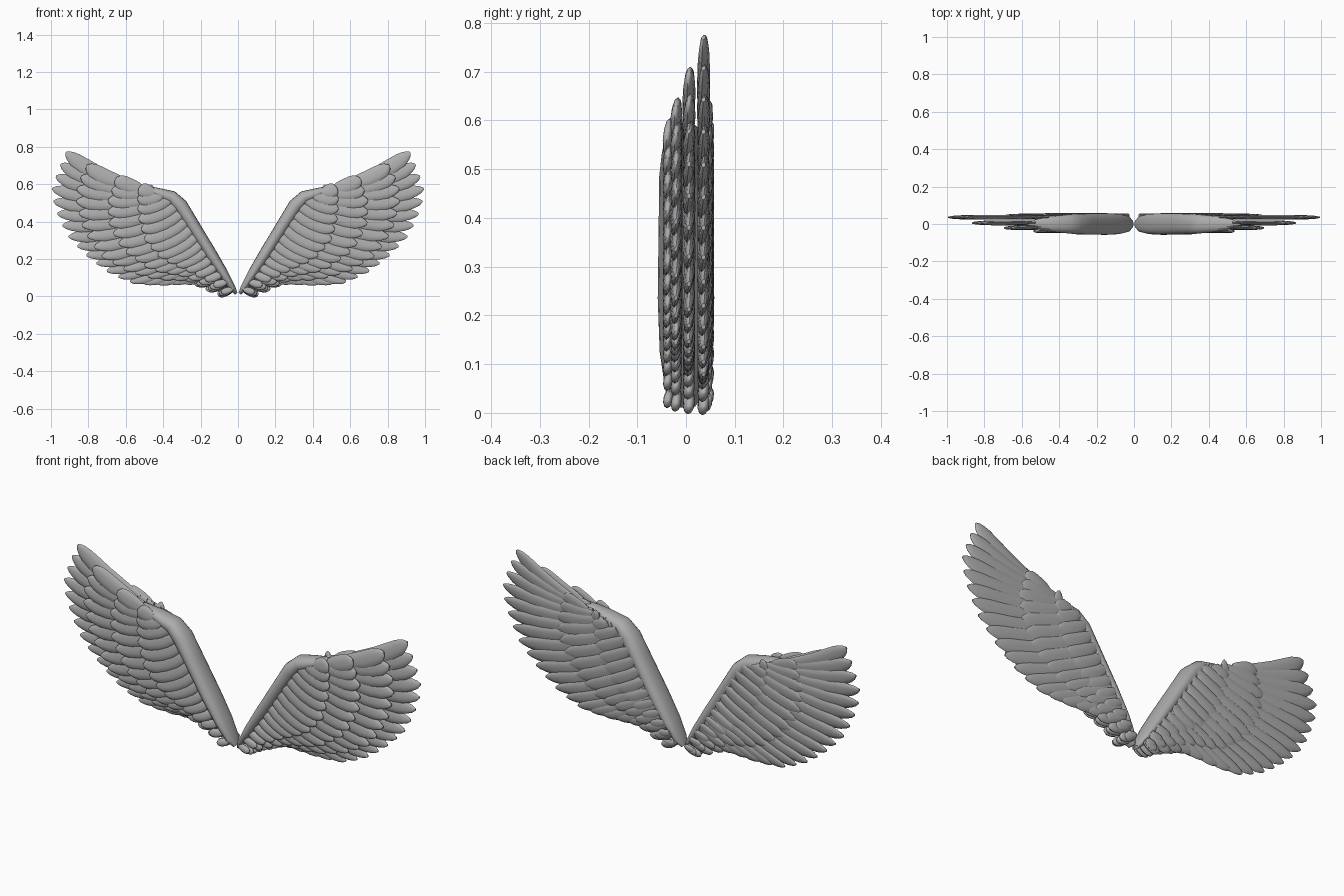
import bpy, bmesh, math
from mathutils import Vector

if "Cube" in bpy.data.objects:
    bpy.data.objects.remove(bpy.data.objects["Cube"])

grey = bpy.data.materials.new("feather grey")
grey.diffuse_color = (0.42, 0.42, 0.42, 1)
grey.use_nodes = True
grey.node_tree.nodes["Principled BSDF"].inputs["Base Color"].default_value = grey.diffuse_color


def along(pts, s):
    """Point at fraction s of the length of a polyline."""
    pts = [Vector(p) for p in pts]
    seg = [(b - a).length for a, b in zip(pts, pts[1:])]
    d = s * sum(seg)
    for a, b, l in zip(pts, pts[1:], seg):
        if d <= l:
            return a.lerp(b, d / l)
        d -= l
    return pts[-1]


def loft(bm, rings):
    """Skin a list of closed rings and cap both ends."""
    vr = [[bm.verts.new(p) for p in r] for r in rings]
    n = len(vr[0])
    for a, b in zip(vr, vr[1:]):
        for i in range(n):
            bm.faces.new((a[i], a[(i + 1) % n], b[(i + 1) % n], b[i]))
    bm.faces.new(vr[0][::-1])
    bm.faces.new(vr[-1])


def finish(bm, name, angle):
    """Make a mirrored, smooth-shaded object."""
    bmesh.ops.recalc_face_normals(bm, faces=bm.faces)
    me = bpy.data.meshes.new(name)
    bm.to_mesh(me)
    bm.free()
    me.materials.append(grey)
    ob = bpy.data.objects.new(name, me)
    bpy.context.collection.objects.link(ob)
    ob.modifiers.new("other wing", 'MIRROR').use_mirror_merge = False
    bpy.ops.object.select_all(action='DESELECT')
    ob.select_set(True)
    bpy.context.view_layer.objects.active = ob
    bpy.ops.object.shade_smooth_by_angle(angle=math.radians(angle))


# Wing arm: x, z, half width, half depth
ARM = [(.010, .015, .008, .02), (.03, .045, .018, .042), (.08, .125, .027, .054),
       (.15, .235, .033, .058), (.25, .395, .036, .056), (.308, .485, .040, .055),
       (.355, .53, .036, .050), (.44, .557, .026, .042), (.52, .58, .014, .026),
       (.57, .595, .004, .008)]
bm = bmesh.new()
rings = []
for i, (x, z, w, d) in enumerate(ARM):
    a, b = ARM[max(i - 1, 0)], ARM[min(i + 1, len(ARM) - 1)]
    t = Vector((b[0] - a[0], b[1] - a[1])).normalized()
    ring = []
    for k in range(20):
        q = k * math.tau / 20
        c, s = math.cos(q), math.sin(q)
        s = math.copysign(abs(s) ** .8, s)
        ring.append((x - t.y * w * c, d * s, z + t.x * w * c))
    rings.append(ring)
loft(bm, rings)
finish(bm, "wing_arm", 60)

# Feather outline: fraction of length, fraction of half width
SHAPE = [(0, .45), (.12, .72), (.3, .92), (.5, 1), (.7, 1), (.84, .88),
         (.92, .66), (.97, .42), (1, .12)]
BASE = [(p[0], p[1]) for p in ARM]


def feather(bm, base, tip, half, thick, y, lean, roll):
    a, b = Vector(base), Vector(tip)
    d = b - a
    mid = (a + b) / 2 + Vector((d.y, -d.x)) * .13
    rings = []
    for u, f in SHAPE:
        p = a * (1 - u) ** 2 + mid * 2 * u * (1 - u) + b * u * u
        t = ((mid - a) * (1 - u) + (b - mid) * u).normalized()
        ring = []
        for k in range(10):
            q = k * math.tau / 10
            v = math.cos(q) * half * f
            h = math.sin(q) * thick * (.25 + .75 * f)
            ring.append((p.x - t.y * v, y + lean * u + h + roll * v, p.y + t.x * v))
        rings.append(ring)
    loft(bm, rings)


def layer(name, tips, count, y, lean, thick, w0, w1, roll, last=1.0):
    """A fan of feathers from the arm to the outline of tips."""
    bm = bmesh.new()
    for i in range(count):
        s = i / (count - 1)
        half = w0 + (w1 - w0) * min(1, s * 1.7)
        base = along(BASE, .04 + (last - .04) * s)
        feather(bm, base, along(tips, s), half, thick, y, lean, roll)
    finish(bm, name, 50)


# Long flight feathers
layer("flight_feathers",
      [(.11, .012), (.17, .04), (.27, .085), (.47, .07), (.59, .08), (.71, .14), (.80, .21),
       (.90, .31), (.955, .41), (.985, .50), (.995, .57), (.965, .67), (.92, .77)],
      21, .036, 0, .012, .022, .043, .12)
# Front coverts, three tiers
layer("front_coverts_long",
      [(.10, .012), (.17, .05), (.30, .10), (.45, .10), (.60, .14), (.74, .22), (.83, .36),
       (.865, .5), (.86, .6), (.81, .70)],
      19, .006, 0, .012, .02, .043, .12)
layer("front_coverts_middle",
      [(.10, .018), (.16, .06), (.31, .12), (.48, .15), (.62, .25), (.69, .38),
       (.70, .5), (.655, .63)],
      17, -.018, -.003, .011, .02, .041, .12, .93)
layer("front_coverts_short",
      [(.09, .025), (.15, .08), (.29, .15), (.42, .21), (.50, .30), (.53, .40),
       (.54, .5), (.53, .58)],
      15, -.034, -.004, .010, .018, .038, .12, .85)
# Back coverts, two tiers
layer("back_coverts_long",
      [(.09, .018), (.15, .06), (.30, .12), (.46, .15), (.60, .25), (.67, .38),
       (.69, .5), (.65, .62)],
      17, .045, 0, .009, .02, .041, .12, .93)
layer("back_coverts_short",
      [(.08, .03), (.14, .09), (.26, .16), (.37, .23), (.45, .33), (.48, .42),
       (.49, .5), (.49, .57)],
      14, .050, -.002, .008, .018, .036, .12, .85)
